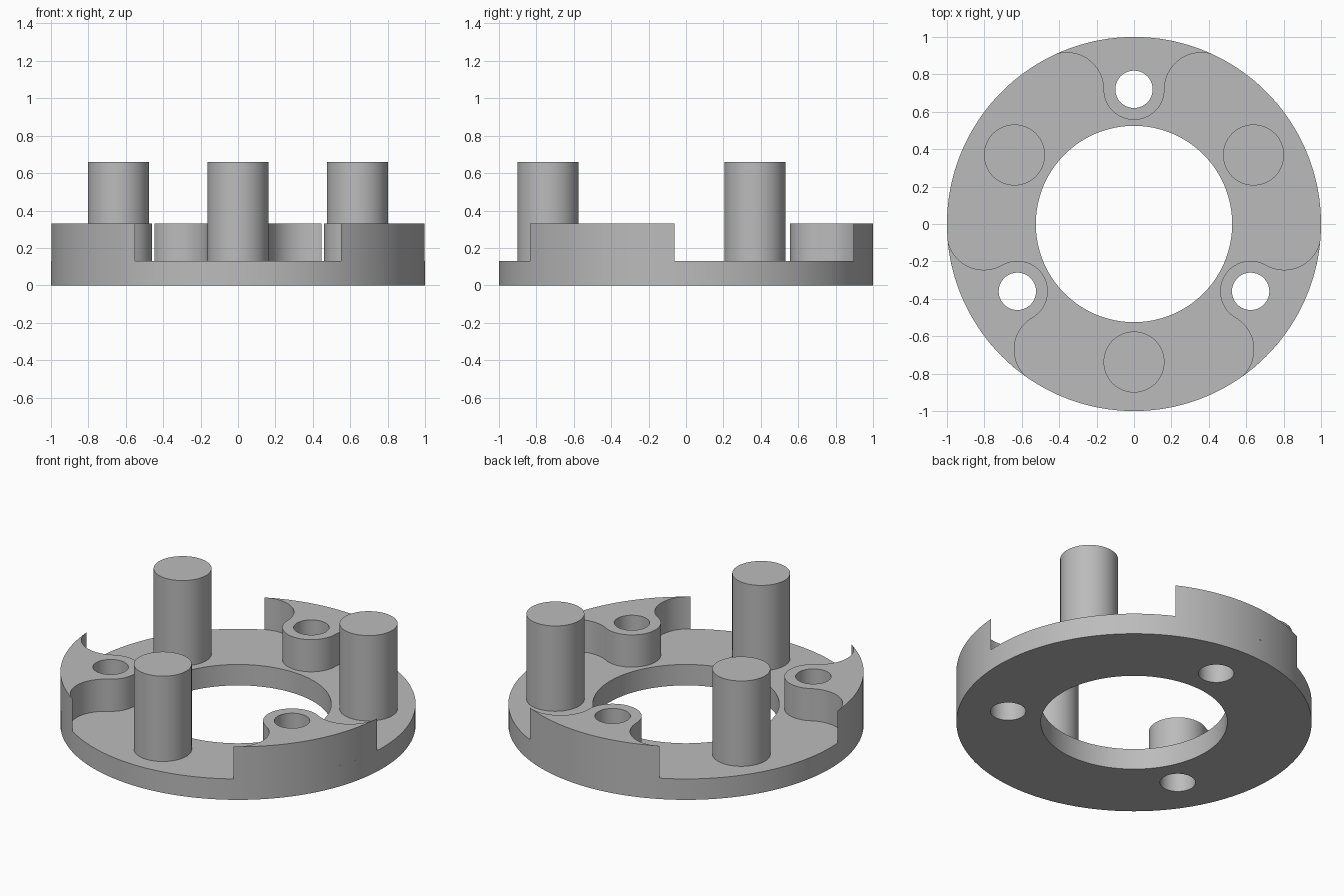
import bpy, bmesh, math
from math import cos, sin, radians

if "Cube" in bpy.data.objects:
    bpy.data.objects.remove(bpy.data.objects["Cube"])

grey = bpy.data.materials.new("plain grey")
grey.diffuse_color = (0.5, 0.5, 0.5, 1)
grey.use_nodes = True
grey.node_tree.nodes["Principled BSDF"].inputs["Base Color"].default_value = grey.diffuse_color

BASE_TOP, PAD_TOP, POST_TOP = 0.13, 0.33, 0.66
BOSS_R, BOSS_Y, HOLE_R, FILLET_R = 0.163, 0.72, 0.1, 0.196


def arc(cx, cy, r, a0, a1, n):
    """n + 1 points along an arc, angles in degrees."""
    return [(cx + r * cos(radians(a0 + (a1 - a0) * i / n)),
             cy + r * sin(radians(a0 + (a1 - a0) * i / n))) for i in range(n + 1)]


def circle(cx, cy, r, n):
    return arc(cx, cy, r, 0, 360, n)[:-1]


def spin(points, deg):
    c, s = cos(radians(deg)), sin(radians(deg))
    return [(x * c - y * s, x * s + y * c) for x, y in points]


def plate(name, loops, z0, z1):
    """Extrude a filled outline; further loops become holes."""
    curve = bpy.data.curves.new(name, 'CURVE')
    curve.dimensions, curve.fill_mode = '2D', 'BOTH'
    curve.extrude = (z1 - z0) / 2
    for loop in loops:
        spline = curve.splines.new('POLY')
        spline.points.add(len(loop) - 1)
        for p, (x, y) in zip(spline.points, loop):
            p.co = (x, y, 0, 1)
        spline.use_cyclic_u = True
    ob = bpy.data.objects.new(name, curve)
    bpy.context.collection.objects.link(ob)
    bpy.ops.object.select_all(action='DESELECT')
    ob.select_set(True)
    bpy.context.view_layer.objects.active = ob
    bpy.ops.object.convert(target='MESH')
    ob = bpy.context.view_layer.objects.active
    bm = bmesh.new()
    bm.from_mesh(ob.data)
    bmesh.ops.remove_doubles(bm, verts=bm.verts, dist=1e-5)
    bmesh.ops.recalc_face_normals(bm, faces=bm.faces)
    bmesh.ops.translate(bm, verts=bm.verts, vec=(0, 0, (z0 + z1) / 2))
    bm.to_mesh(ob.data)
    bm.free()
    ob.data.materials.clear()
    ob.data.materials.append(grey)
    bpy.ops.object.shade_smooth_by_angle(angle=radians(30))
    return ob


TURNS = (0, 120, 240)
hole = circle(0, BOSS_Y, HOLE_R, 40)

# Flat base ring with three through holes
plate("base_ring", [circle(0, 0, 1, 180), circle(0, 0, 0.525, 120)]
      + [spin(hole, t) for t in TURNS], 0, BASE_TOP)

# Pad outline: rim arc, concave flank, round boss, mirrored flank
fx = BOSS_R + FILLET_R
tip = math.degrees(math.atan2(BOSS_Y, fx))
outline = (arc(0, 0, 1, tip, 180 - tip, 28)
           + arc(-fx, BOSS_Y, FILLET_R, 180 - tip, 0, 28)[1:]
           + arc(0, BOSS_Y, BOSS_R, 180, 360, 32)[1:]
           + arc(fx, BOSS_Y, FILLET_R, 180, tip, 28)[1:-1])

# Raised pads and the tall posts standing between them
for i, t in enumerate(TURNS, 1):
    plate(f"raised_pad_{i}", [spin(outline, t), spin(hole, t)], BASE_TOP, PAD_TOP)
    plate(f"post_{i}", [spin(circle(0, -0.738, BOSS_R, 64), t)], BASE_TOP, POST_TOP)
